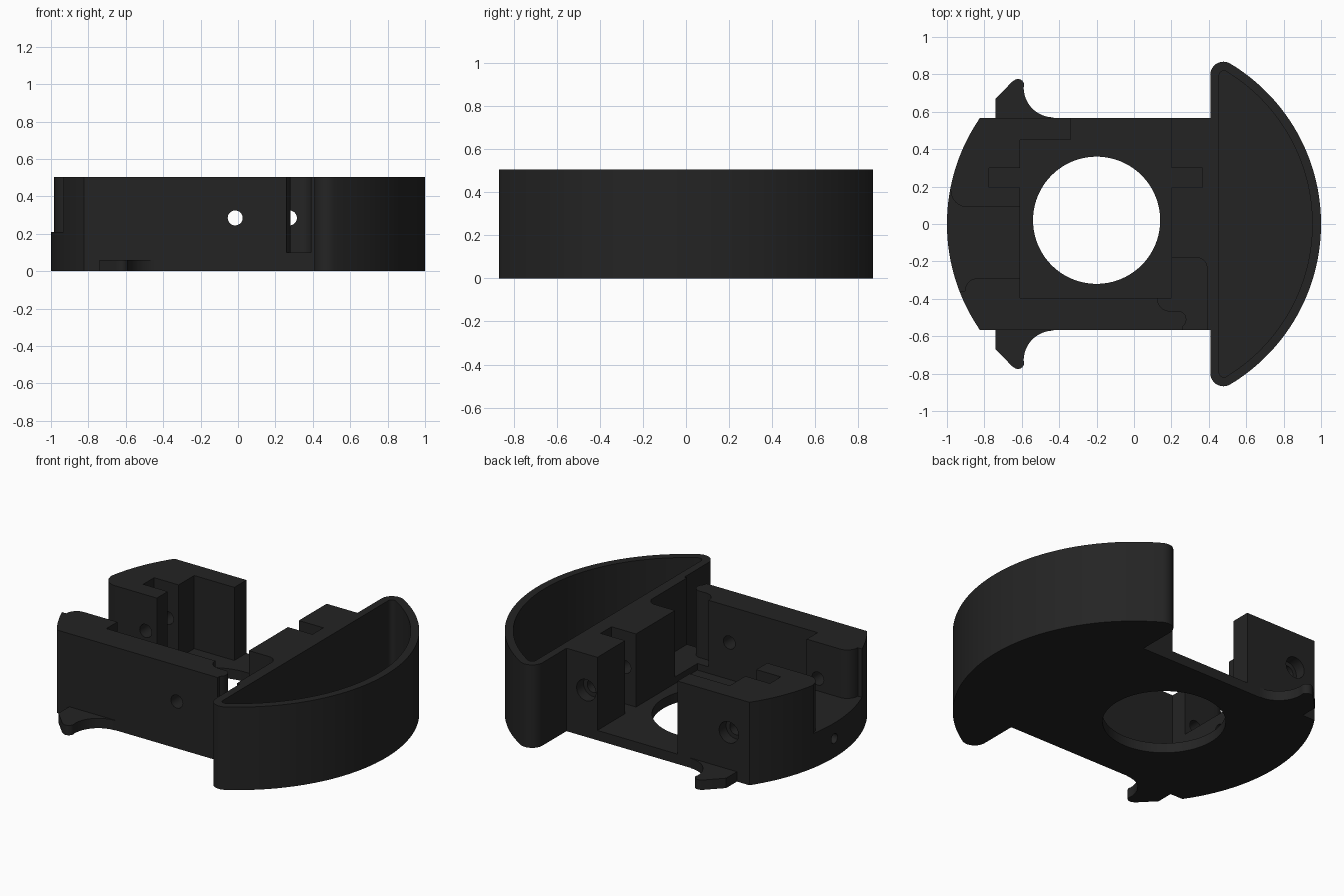
import bpy, bmesh, math
from mathutils import Matrix

if "Cube" in bpy.data.objects:
    bpy.data.objects.remove(bpy.data.objects["Cube"])

black = bpy.data.materials.new("matte_black")
black.diffuse_color = (0.0175, 0.0175, 0.0175, 1)
black.use_nodes = True
black.node_tree.nodes["Principled BSDF"].inputs["Base Color"].default_value = black.diffuse_color

H = 0.505       # overall height
FLOOR = 0.06    # thickness of the pocket floor


def arc(cx, cy, r, a0, a1, n=10):
    """Points along a circular arc, angles in degrees."""
    return [(cx + r * math.cos(math.radians(a0 + (a1 - a0) * i / n)),
             cy + r * math.sin(math.radians(a0 + (a1 - a0) * i / n))) for i in range(n + 1)]


def make(name, bm):
    bmesh.ops.recalc_face_normals(bm, faces=bm.faces)
    me = bpy.data.meshes.new(name)
    bm.to_mesh(me)
    bm.free()
    ob = bpy.data.objects.new(name, me)
    bpy.context.collection.objects.link(ob)
    me.materials.append(black)
    return ob


def prism(name, pts, z0, z1):
    """Vertical extrusion of a plan outline."""
    bm = bmesh.new()
    face = bm.faces.new([bm.verts.new((x, y, z0)) for x, y in pts])
    ext = bmesh.ops.extrude_face_region(bm, geom=[face])
    bmesh.ops.translate(bm, vec=(0, 0, z1 - z0),
                        verts=[v for v in ext["geom"] if isinstance(v, bmesh.types.BMVert)])
    return make(name, bm)


def box(x0, x1, y0, y1, z0, z1=0.7):
    return prism("cutter", [(x0, y0), (x1, y0), (x1, y1), (x0, y1)], z0, z1)


def rod(axis, a, b, u, z, r, n=32):
    """Horizontal cylinder from a to b along x or y; u is the other plan coordinate."""
    bm = bmesh.new()
    mid = (a + b) / 2
    if axis == "y":
        m = Matrix.Translation((u, mid, z)) @ Matrix.Rotation(math.pi / 2, 4, "X")
    else:
        m = Matrix.Translation((mid, u, z)) @ Matrix.Rotation(math.pi / 2, 4, "Y")
    bmesh.ops.create_cone(bm, cap_ends=True, segments=n, radius1=r, radius2=r,
                          depth=abs(b - a), matrix=m)
    return make("cutter", bm)


def cut(ob, cutter):
    cutter.hide_render = True
    mod = ob.modifiers.new("cut", "BOOLEAN")
    mod.operation = "DIFFERENCE"
    mod.solver = "EXACT"
    mod.object = cutter
    bpy.context.view_layer.objects.active = ob
    bpy.ops.object.modifier_apply(modifier=mod.name)
    bpy.data.objects.remove(cutter, do_unlink=True)


# Main body: disc side trimmed flat at front and back
trim = math.degrees(math.asin(0.567))
body = prism("body", arc(0, 0, 1, 180 - trim, 180 + trim, 32) + [(0.43, -0.567), (0.43, 0.567)], 0, H)

# Square pocket, open to the back, with slots on both sides
cut(body, box(-0.61, 0.2, -0.395, 0.45, FLOOR))
cut(body, box(-0.34, 0.2, 0.40, 0.7, FLOOR))
cut(body, box(-0.775, -0.55, 0.195, 0.30, FLOOR))
cut(body, box(0.15, 0.365, 0.195, 0.30, FLOOR))

# Round opening through the floor
cut(body, prism("cutter", arc(-0.2, 0.02, 0.34, 0, 357, 119), -0.1, 0.3))

# Lowered step on the left with rounded mouth
step = ([(-0.55, 0.09)] + arc(-0.89, 0.18, 0.09, 270, 180)
        + [(-1.2, 0.18), (-1.2, -0.36)] + arc(-0.835, -0.36, 0.07, 180, 90) + [(-0.55, -0.29)])
cut(body, prism("cutter", step, 0.21, 0.7))

# Curved channel leading out at the front right
channel = ([(0.15, -0.18)] + arc(0.335, -0.235, 0.055, 90, 0) + [(0.39, -0.7), (0.26, -0.7), (0.26, -0.55)]
           + arc(0.235, -0.51, 0.045, -35, 90) + arc(0.19, -0.40, 0.065, 270, 180)
           + [(0.125, -0.35), (0.15, -0.35)])
cut(body, prism("cutter", channel, 0.1, 0.7))

# Screw holes with wide heads at the back
for x, y0 in ((-0.685, 0.0), (0.275, -0.25)):
    cut(body, rod("y", y0, 0.7, x, 0.285, 0.04))
    cut(body, rod("y", 0.5, 0.7, x, 0.285, 0.065))
cut(body, rod("y", -0.5, -0.2, -0.685, 0.285, 0.04))
cut(body, rod("y", -0.7, -0.3, -0.015, 0.285, 0.04))
cut(body, rod("x", -1.1, -0.55, 0.0, 0.115, 0.03))


def segment(wall_x, radius, corner):
    """Circle segment with rounded corners."""
    cx = wall_x + corner
    cy = math.sqrt((radius - corner) ** 2 - cx ** 2)
    a = math.degrees(math.atan2(cy, cx))
    return (arc(0, 0, radius, -a, a, 64) + arc(cx, cy, corner, a, 180, 12)[1:]
            + arc(cx, -cy, corner, 180, 360 - a, 12)[:-1])


# Hollow tray on the right
tray = prism("tray", segment(0.408, 1.0, 0.07), 0, H)
cut(tray, prism("cutter", segment(0.455, 0.953, 0.025), FLOOR, 0.7))

# Hooked fins on both sides
fin = ([(-0.43, 0.55), (-0.74, 0.55), (-0.74, 0.67), (-0.65, 0.762)]
       + arc(-0.62, 0.742, 0.033, 120, 0, 8) + arc(-0.43, 0.73, 0.16, 180, 270, 14))
parts = [body, tray]
for side, name in ((1, "back_fin"), (-1, "front_fin")):
    parts.append(prism(name, [(x, y * side) for x, y in fin], 0, FLOOR))

# Smooth the curves, keep the edges sharp
for ob in parts:
    bpy.ops.object.select_all(action="DESELECT")
    ob.select_set(True)
    bpy.context.view_layer.objects.active = ob
    bpy.ops.object.shade_smooth_by_angle(angle=math.radians(30))
